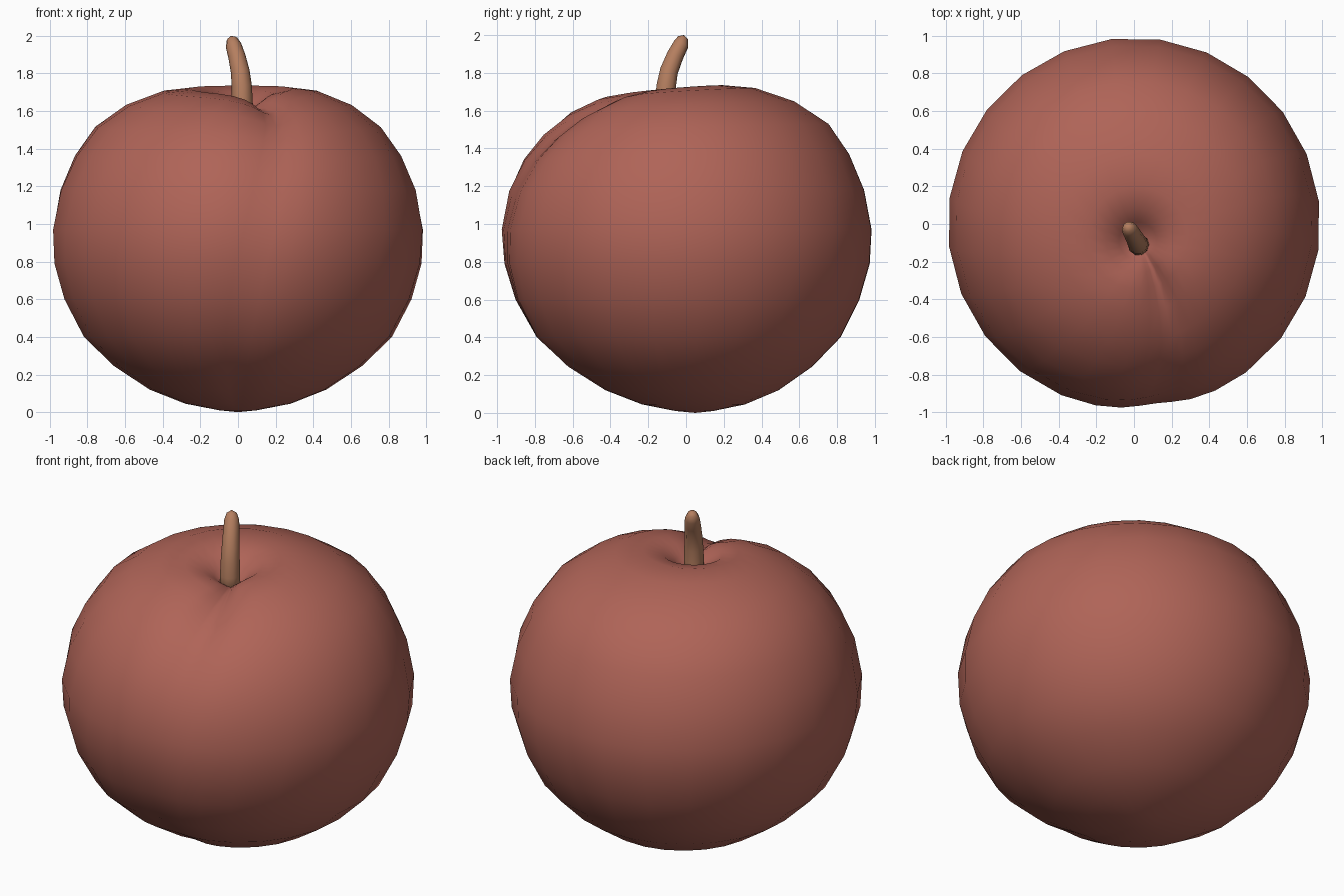
import bpy, bmesh
from math import cos, sin, radians, pi, exp
from mathutils import Vector

if "Cube" in bpy.data.objects:
    bpy.data.objects.remove(bpy.data.objects["Cube"])


def material(name, rgb):
    m = bpy.data.materials.new(name)
    m.diffuse_color = (*rgb, 1)
    m.use_nodes = True
    m.node_tree.nodes["Principled BSDF"].inputs["Base Color"].default_value = m.diffuse_color
    return m


def loft(name, bottom, rings, top, mat):
    """Skin a stack of closed rings, closed by a pole point at each end."""
    bm = bmesh.new()
    loops = [[bm.verts.new(p) for p in ring] for ring in rings]
    n = len(loops[0])
    for a, b in zip(loops, loops[1:]):
        for i in range(n):
            j = (i + 1) % n
            bm.faces.new((a[i], a[j], b[j], b[i]))
    lo, hi = bm.verts.new(bottom), bm.verts.new(top)
    for i in range(n):
        j = (i + 1) % n
        bm.faces.new((lo, loops[0][j], loops[0][i]))
        bm.faces.new((hi, loops[-1][i], loops[-1][j]))
    bmesh.ops.recalc_face_normals(bm, faces=bm.faces)
    for f in bm.faces:
        f.smooth = True
    me = bpy.data.meshes.new(name)
    bm.to_mesh(me)
    bm.free()
    me.materials.append(mat)
    ob = bpy.data.objects.new(name, me)
    bpy.context.collection.objects.link(ob)
    return ob


red = material("dusty red skin", (0.43, 0.127, 0.096))
brown = material("brown stem", (0.46, 0.21, 0.115))

# Fruit body: radius, height, groove angle, inward groove depth, downward depth
profile = [
    (0.10, 0.010, -91, 0.00, 0.0), (0.28, 0.045, -91, 0.02, 0.0),
    (0.47, 0.120, -91, 0.03, 0.0), (0.66, 0.245, -91, 0.03, 0.0),
    (0.82, 0.400, -90, 0.03, 0.0), (0.925, 0.600, -88, 0.03, 0.0),
    (0.98, 0.790, -86, 0.03, 0.0), (0.99, 0.970, -83, 0.03, 0.0),
    (0.95, 1.180, -80, 0.035, 0.01), (0.87, 1.370, -77, 0.04, 0.02),
    (0.76, 1.530, -74, 0.03, 0.05), (0.60, 1.650, -71, 0.0, 0.08),
    (0.42, 1.720, -68, 0.0, 0.09), (0.27, 1.735, -65, 0.0, 0.09),
    (0.17, 1.705, -62, 0.0, 0.07), (0.10, 1.650, -60, 0.0, 0.03),
    (0.05, 1.600, -60, 0.0, 0.0),
]
# Segments are tighter beside the groove
half = [5, 11, 19] + list(range(30, 180, 15))
offsets = [0] + half + [180] + [-a for a in reversed(half)]

rings = []
for r, z, groove, inward, down in profile:
    upper = z > 1.0
    lean = max(0.0, min(1.0, (0.76 - r) / 0.6)) if upper else 0.0
    cx = 0.02 * lean
    cy = -0.09 * lean if upper else 0.05 * max(0.0, 1 - r / 0.9)
    tilt = 0.05 * min(1.0, max(0.0, (z - 1.2) / 0.4)) * min(1.0, r / 0.3) if upper else 0.0
    ring = []
    for off in offsets:
        th = radians(-83 + (groove + 83) * (1 - abs(off) / 180) + off)
        narrow, wide = exp(-(off / 9) ** 2), exp(-(off / 24) ** 2)
        rr = r - inward * (0.7 * narrow + 0.3 * wide)
        front = (0.5 - 0.5 * sin(th)) ** 1.5
        zz = z - tilt * front - down * (0.4 * narrow + 0.6 * wide)
        ring.append((cx + rr * cos(th), cy + rr * sin(th), zz))
    rings.append(ring)
loft("fruit_body", (0, 0.05, 0), rings, (0.02, -0.09, 1.585), red)

# Stem: curved tapering tube rising from the dimple
path = [(0.025, -0.11, 1.54, 0.058), (0.022, -0.11, 1.65, 0.056),
        (0.02, -0.105, 1.73, 0.054), (0.012, -0.09, 1.81, 0.050),
        (-0.006, -0.058, 1.89, 0.046), (-0.024, -0.027, 1.95, 0.042),
        (-0.032, -0.016, 1.985, 0.028)]
pts = [Vector(p[:3]) for p in path]
stem_rings = []
for i, p in enumerate(pts):
    d = (pts[min(i + 1, len(pts) - 1)] - pts[max(i - 1, 0)]).normalized()
    u = Vector((0, 1, 0)).cross(d).normalized()
    v = d.cross(u)
    stem_rings.append([p + path[i][3] * (cos(k * pi / 5) * u + sin(k * pi / 5) * v)
                       for k in range(10)])
loft("stem", pts[0], stem_rings, (-0.036, -0.011, 2.0), brown)
